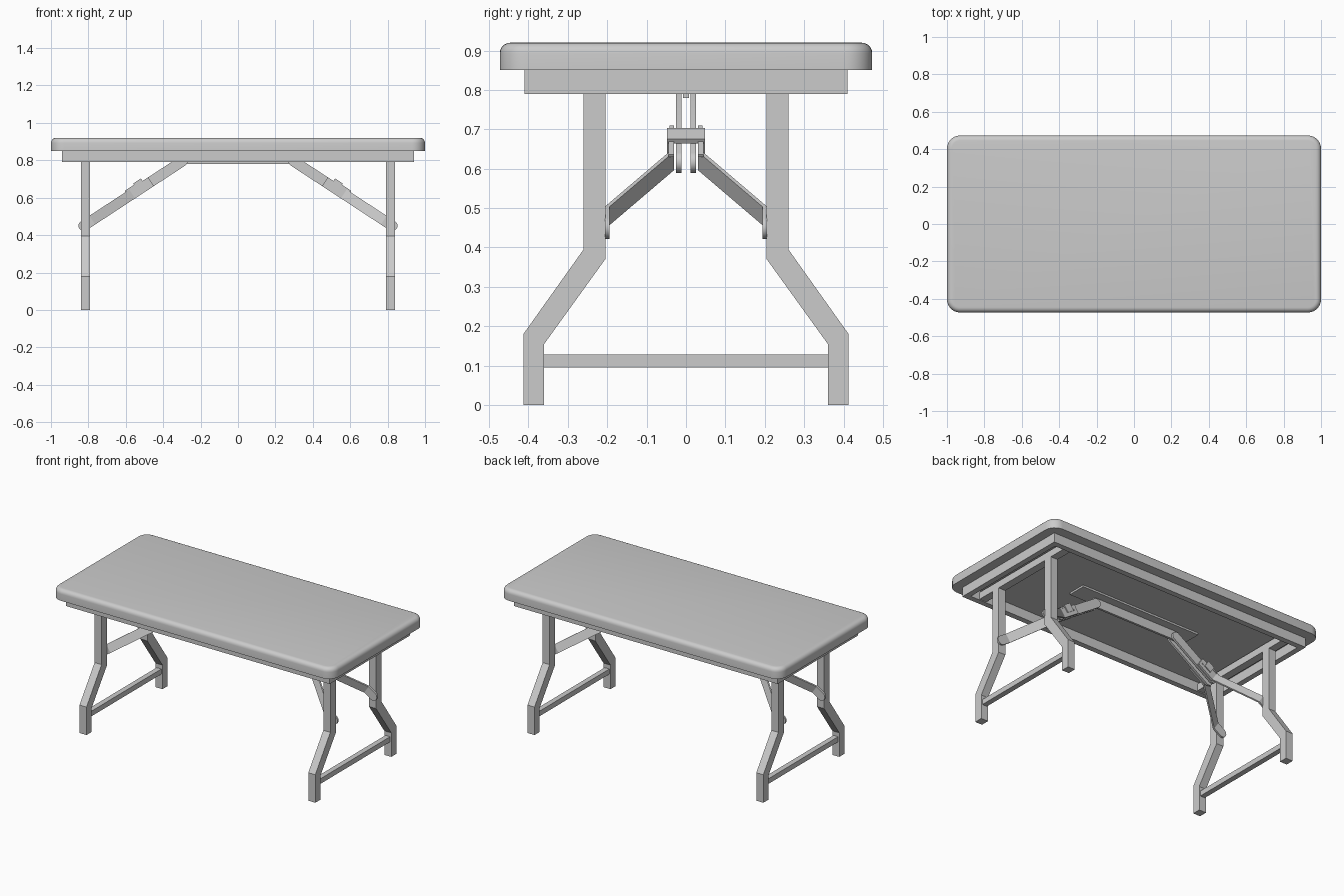
import bpy, bmesh, math
from mathutils import Vector

if "Cube" in bpy.data.objects:
    bpy.data.objects.remove(bpy.data.objects["Cube"])


def make(name, build, smooth=False):
    """Create an object from a function filling a bmesh."""
    bm = bmesh.new()
    build(bm)
    bmesh.ops.recalc_face_normals(bm, faces=bm.faces)
    me = bpy.data.meshes.new(name)
    bm.to_mesh(me)
    bm.free()
    ob = bpy.data.objects.new(name, me)
    bpy.context.collection.objects.link(ob)
    if smooth:
        bpy.context.view_layer.objects.active = ob
        ob.select_set(True)
        bpy.ops.object.shade_smooth_by_angle(angle=math.radians(35))
        ob.select_set(False)
    return ob


def prism(bm, pts, vec):
    """Extrude a flat polygon along a vector."""
    f = bm.faces.new([bm.verts.new(p) for p in pts])
    r = bmesh.ops.extrude_face_region(bm, geom=[f])
    vs = [v for v in r['geom'] if isinstance(v, bmesh.types.BMVert)]
    bmesh.ops.translate(bm, verts=vs, vec=vec)


def box(name, x, y, z):
    return make(name, lambda bm: prism(
        bm, [(x[0], y[0], z[0]), (x[1], y[0], z[0]), (x[1], y[1], z[0]), (x[0], y[1], z[0])],
        (0, 0, z[1] - z[0])))


# Tabletop: rounded rectangle with a softened upper edge
def tabletop(bm):
    hx, hy, r, n = 1.0, 0.473, 0.07, 8
    pts = []
    for k, (sx, sy) in enumerate([(1, 1), (-1, 1), (-1, -1), (1, -1)]):
        for i in range(n + 1):
            a = (k + i / n) * math.pi / 2
            pts.append((sx * (hx - r) + r * math.cos(a), sy * (hy - r) + r * math.sin(a), 0.85))
    prism(bm, pts, (0, 0, 0.07))
    edges = [e for e in bm.edges if all(v.co.z > 0.91 for v in e.verts)]
    bmesh.ops.bevel(bm, geom=edges, offset=0.027, segments=5, profile=0.5, affect='EDGES')


make("tabletop", tabletop, smooth=True)

# Apron frame below the top
for s in (-1, 1):
    box("apron_long_rail", (-0.94, 0.94), sorted((s * 0.41, s * 0.375)), (0.79, 0.852))
    box("apron_end_rail", sorted((s * 0.94, s * 0.905)), (-0.375, 0.375), (0.79, 0.852))

# Centre mounting plate and rib
box("centre_plate", (-0.43, 0.43), (-0.06, 0.06), (0.838, 0.852))
box("centre_rib", (-0.30, 0.30), (-0.007, 0.007), (0.78, 0.84))

LEG = [(0.26, 0.80), (0.26, 0.395), (0.413, 0.18), (0.413, 0),
       (0.36, 0), (0.36, 0.155), (0.205, 0.37), (0.205, 0.80)]
PATH = [(0.0, 0.2), (0.055, 0.2), (0.31, 0.036), (0.43, 0.036)]
H = 0.028   # half height of the flat brace bars


def brace_point(sx, s, y, n):
    """Point at distance s up the slanted brace line, n above it."""
    return Vector((sx * (0.825 - 0.837 * s + 0.548 * n), y, 0.45 + 0.548 * s + 0.837 * n))


def bar(name, sx, s, y, n):
    return make(name, lambda bm: prism(
        bm, [brace_point(sx, a, y[0], b) for a, b in
             ((s[0], n[0]), (s[1], n[0]), (s[1], n[1]), (s[0], n[1]))], (0, y[1] - y[0], 0)))


def round_bar(name, sx, s0, s1, y0, y1, both=False):
    """Flat bar with a rounded lower end, and optionally a rounded upper end."""
    prof = [(s0 - H * math.sin(a), H * math.cos(a)) for a in
            [i * math.pi / 10 for i in range(11)]]
    if both:
        prof += [(s1 + H * math.sin(a), -H * math.cos(a)) for a in
                 [i * math.pi / 10 for i in range(11)]]
    else:
        prof += [(s1, -H), (s1, H)]
    return make(name, lambda bm: prism(
        bm, [brace_point(sx, s, y0, n) for s, n in prof], (0, y1 - y0, 0)), smooth=True)


for sx in (-1, 1):
    # Hinge bar, legs and lower stretcher
    box("hinge_bar", sorted((sx * 0.79, sx * 0.84)), (-0.375, 0.375), (0.795, 0.84))
    for sy in (-1, 1):
        make("leg", lambda bm: prism(
            bm, [(sx * 0.79, sy * y, z) for y, z in LEG], (sx * 0.05, 0, 0)))
    box("stretcher", sorted((sx * 0.798, sx * 0.832)), (-0.362, 0.362), (0.095, 0.128))

    for sy in (-1, 1):
        # Lower brace: rounded foot plate, then a bent strip towards the middle
        round_bar("brace_foot", sx, 0, PATH[1][0], sy * 0.194, sy * 0.206)

        def strip(bm):
            t = 0.006
            outline = [(s, y + t) for s, y in PATH[1:]] + [(s, y - t) for s, y in PATH[:0:-1]]
            up = brace_point(sx, 0, 0, H) - brace_point(sx, 0, 0, -H)
            prism(bm, [brace_point(sx, s, sy * y, -H) for s, y in outline], up)
        make("lower_brace", strip)

        # Upper link running to the centre
        round_bar("upper_link", sx, 0.305, 0.63, sy * 0.011, sy * 0.025, both=True)

        # Sides of the locking clip
        bar("clip_side", sx, (0.345, 0.395), (sy * 0.042, sy * 0.048), (-0.005, 0.04))
        bar("clip_lever", sx, (0.285, 0.35), (sy * 0.030, sy * 0.045), (0.028, 0.036))
    bar("clip_top", sx, (0.345, 0.395), (-0.048, 0.048), (0.029, 0.044))
    # Pivot pin joining the two links
    bar("pivot_pin", sx, (0.405, 0.417), (-0.045, 0.045), (-0.006, 0.006))
